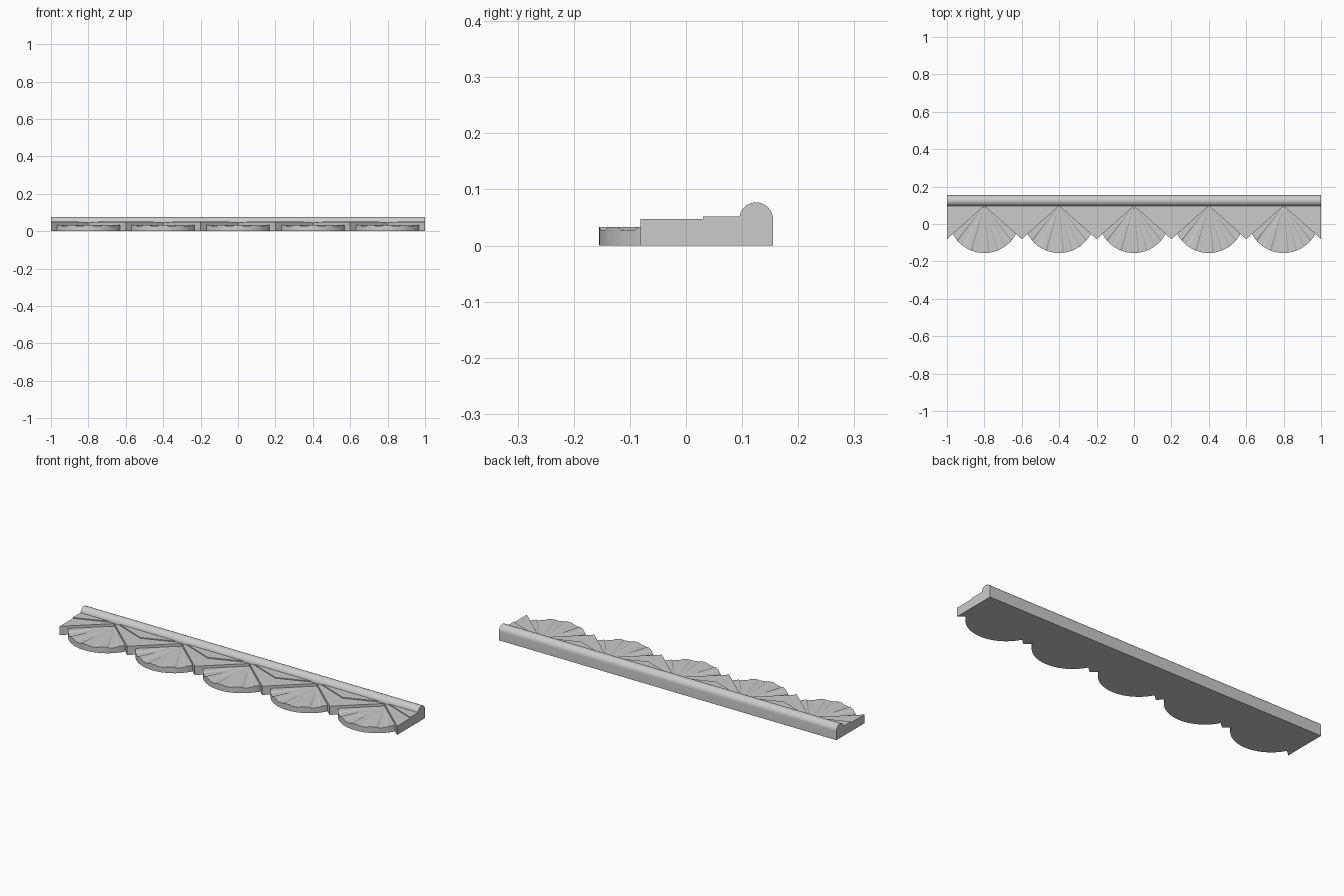
import bpy, bmesh, math

if "Cube" in bpy.data.objects:
    bpy.data.objects.remove(bpy.data.objects["Cube"])

N = 5                      # number of scallops
PITCH = 0.4
RAIL_Y, BACK_Y = 0.095, 0.155


def finish(name, bm):
    bmesh.ops.recalc_face_normals(bm, faces=bm.faces)
    mesh = bpy.data.meshes.new(name)
    bm.to_mesh(mesh)
    bm.free()
    ob = bpy.data.objects.new(name, mesh)
    bpy.context.collection.objects.link(ob)
    return ob


def prism(name, points, offset):
    """Extrude a closed 3D outline along an offset vector."""
    bm = bmesh.new()
    face = bm.faces.new([bm.verts.new(p) for p in points])
    geo = bmesh.ops.extrude_face_region(bm, geom=[face])["geom"]
    verts = [g for g in geo if isinstance(g, bmesh.types.BMVert)]
    bmesh.ops.translate(bm, vec=offset, verts=verts)
    return finish(name, bm)


# Round-topped rail along the back
r = (BACK_Y - RAIL_Y) / 2
yc = (BACK_Y + RAIL_Y) / 2
profile = [(-1, RAIL_Y, 0), (-1, BACK_Y, 0)]
for i in range(17):
    a = math.pi * i / 16
    profile.append((-1, yc + r * math.cos(a), 0.047 + r * math.sin(a)))
rail = prism("back_rail", profile, (2, 0, 0))
bpy.context.view_layer.objects.active = rail
rail.select_set(True)
bpy.ops.object.shade_smooth_by_angle(angle=math.radians(35))
rail.select_set(False)


# Pleated fan: alternating high and low ribs from a single apex
def fan(cx):
    R, d, ribs, half, step = 0.19, 0.065, 9, math.radians(48.2), math.radians(1)
    width = 2 * half / ribs
    samples = []
    for k in range(ribs):
        z = 0.033 if k % 2 == 0 else 0.028
        a0 = -half + k * width + (step if k else 0)
        a1 = -half + (k + 1) * width - (step if k < ribs - 1 else 0)
        for j in range(4):
            samples.append((a0 + (a1 - a0) * j / 3, z))
    bm = bmesh.new()
    top = bm.verts.new((cx, 0.099, 0.033))
    base = bm.verts.new((cx, 0.099, 0))
    rim, low = [], []
    for a, z in samples:
        rad = d * math.cos(a) + math.sqrt(R * R - (d * math.sin(a)) ** 2)
        x, y = cx + rad * math.sin(a), 0.1 - rad * math.cos(a)
        rim.append(bm.verts.new((x, y, z)))
        low.append(bm.verts.new((x, y, 0)))
    for i in range(len(rim) - 1):
        bm.faces.new((top, rim[i], rim[i + 1]))
        bm.faces.new((base, low[i + 1], low[i]))
        bm.faces.new((rim[i], low[i], low[i + 1], rim[i + 1]))
    bm.faces.new((top, base, low[0], rim[0]))
    bm.faces.new((top, rim[-1], low[-1], base))
    finish("scallop_fan", bm)


for i in range(N):
    fan((i - (N - 1) / 2) * PITCH)

# Pointed leaves between fans, each with a thin raised triangle; halves at the ends
for i in range(N + 1):
    cx = -1 + i * PITCH
    for name, hw, tip, z0, z1 in (("leaf", 0.2, -0.081, 0, 0.047),
                                  ("leaf_raised_panel", 0.175, 0.03, 0.047, 0.052)):
        pts = [(cx, tip, z0)]
        pts.append((cx + hw if i < N else cx, RAIL_Y + 0.002, z0))
        pts.append((cx - hw if i > 0 else cx, RAIL_Y + 0.002, z0))
        prism(name, pts, (0, 0, z1 - z0))
